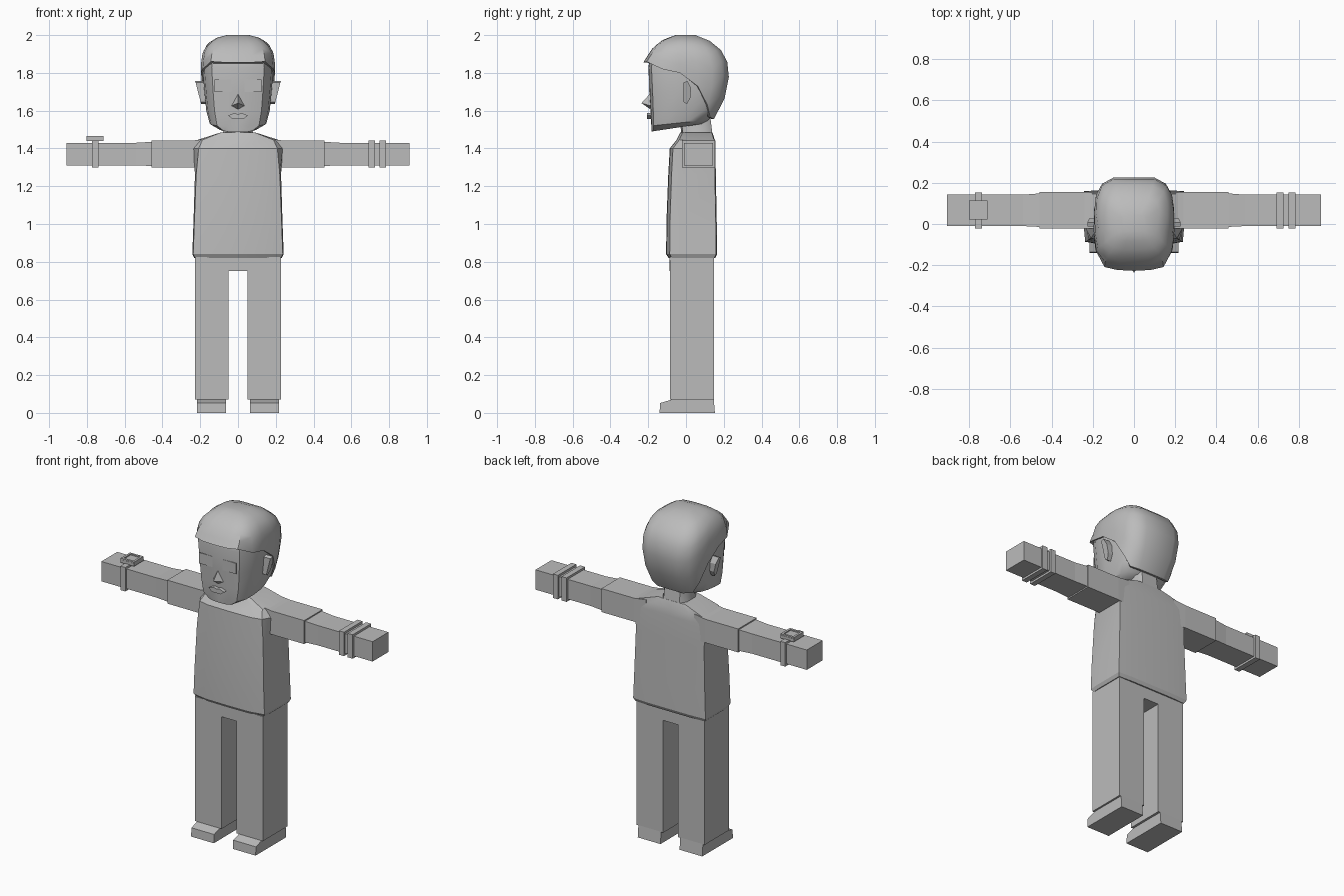
import bpy, bmesh, math

if "Cube" in bpy.data.objects:
    bpy.data.objects.remove(bpy.data.objects["Cube"])

mat = bpy.data.materials.new("plain grey")
mat.diffuse_color = (0.5, 0.5, 0.5, 1)
mat.use_nodes = True
mat.node_tree.nodes["Principled BSDF"].inputs["Base Color"].default_value = mat.diffuse_color


def add(name, verts, faces, smooth=None):
    me = bpy.data.meshes.new(name)
    me.from_pydata(verts, [], faces)
    bm = bmesh.new()
    bm.from_mesh(me)
    bmesh.ops.recalc_face_normals(bm, faces=bm.faces)
    bm.to_mesh(me)
    bm.free()
    me.materials.append(mat)
    ob = bpy.data.objects.new(name, me)
    bpy.context.collection.objects.link(ob)
    if smooth:
        bpy.ops.object.select_all(action='DESELECT')
        ob.select_set(True)
        bpy.context.view_layer.objects.active = ob
        bpy.ops.object.shade_smooth_by_angle(angle=math.radians(smooth))
    return ob


def loft(name, rings, smooth=None, caps=True):
    n = len(rings[0])
    faces = [(r * n + i, r * n + (i + 1) % n, (r + 1) * n + (i + 1) % n, (r + 1) * n + i)
             for r in range(len(rings) - 1) for i in range(n)]
    if caps:
        faces += [tuple(range(n)), tuple(range((len(rings) - 1) * n, len(rings) * n))]
    return add(name, [p for ring in rings for p in ring], faces, smooth)


def box(name, x0, x1, y0, y1, z0, z1):
    return loft(name, [[(x0, y0, z), (x1, y0, z), (x1, y1, z), (x0, y1, z)] for z in (z0, z1)])


def mirrored(half):
    return half + [(-x, y) for x, y in reversed(half) if x > 0]


def interp(table, z):
    if z <= table[0][0]:
        return table[0][1]
    for (a, u), (b, v) in zip(table, table[1:]):
        if z <= b:
            return u + (v - u) * (z - a) / (b - a)
    return table[-1][1]


# Head shape: half width, front and back against height
WIDTH = [(1.49, .10), (1.52, .15), (1.6, .168), (1.7, .178), (1.83, .188), (1.9, .178),
         (1.95, .150), (1.98, .10), (1.992, .05)]
FRONT = [(1.49, -.182), (1.84, -.20), (1.88, -.20), (1.93, -.165), (1.97, -.11), (1.992, -.045)]
BACK = [(1.49, .10), (1.55, .135), (1.62, .178), (1.7, .208), (1.8, .220), (1.86, .207),
        (1.92, .172), (1.97, .105), (1.992, .04)]
SECTION = mirrored([(0, -1), (.4, -.99), (.74, -.92), (.95, -.62), (1, -.2), (1, .25),
                    (.94, .6), (.8, .85), (.5, 1), (0, 1)])


def head_point(sx, sy, z, off=0.0):
    w = interp(WIDTH, z) + off
    f, b = interp(FRONT, z) - off, interp(BACK, z) + off
    return (sx * w, (f + b) / 2 + sy * (b - f) / 2, z)


# Head, with the jaw rising toward the back
rings = []
for z in (1.49, 1.52, 1.6, 1.7, 1.83, 1.9, 1.95, 1.98):
    lift = max(0, .05 - (z - 1.49) * .5)
    rings.append([(x, y, zz + lift * (y + .18) / .33) for x, y, zz in
                  (head_point(sx, sy, z) for sx, sy in SECTION)])
loft("head", rings, 35)

# Hair shell with a fringe in front and a low hairline at the back
HAIRLINE = [(-1, 1.855), (-.92, 1.86), (-.62, 1.82), (-.2, 1.80), (.25, 1.73),
            (.6, 1.63), (.85, 1.565), (1, 1.555)]
rings = []
for t in (0, .25, .5, .68, .82, .93, 1):
    ring = []
    for sx, sy in SECTION:
        z0 = interp(HAIRLINE, sy)
        x, y, z = head_point(sx, sy, z0 + (1.992 - z0) * t, .010)
        if t == 0 and sy < -.9:
            y -= .016
        ring.append((x, y, z + .008 * t))
    rings.append(ring)
rim = [(x * .93, y * .93, z) for x, y, z in rings[0]]
loft("hair", [rim] + rings, 40)

# Face details
add("nose", [(0, -.19, 1.69), (-.036, -.185, 1.625), (.036, -.185, 1.625),
             (0, -.236, 1.64), (0, -.185, 1.605)],
    [(0, 1, 3), (0, 3, 2), (1, 4, 3), (4, 2, 3), (0, 2, 4, 1)])
lips = [(-.052, 1.575), (-.03, 1.557), (.03, 1.557), (.052, 1.575),
        (.02, 1.587), (0, 1.582), (-.02, 1.587)]
loft("lips", [[(x, y, z) for x, z in lips] for y in (-.18, -.207)])
for s in (-1, 1):
    box("eye_panel", *sorted((s * .035, s * .125)), -.196, -.192, 1.70, 1.765)

# Ears
for s in (-1, 1):
    outline = [(-.012, 1.75), (-.012, 1.645), (.005, 1.635), (.024, 1.67), (.026, 1.72), (.008, 1.757)]
    loft("ear", [[(s * .165, y, z) for y, z in outline],
                 [(s * (.195 + (z - 1.635) * .26), y, z) for y, z in outline]])

# Neck
loft("neck", [[(sx * w, y + sy * .082, z) for sx, sy in
               mirrored([(0, -1), (.7, -.9), (1, -.4), (1, .6), (.7, 1), (0, 1)])]
              for z, w, y in ((1.42, .10, .065), (1.50, .075, .055), (1.58, .075, .045))], 40)

# Shirt body: height, half width, front corner factor, front, back
rings = []
for z, w, k, f, b in ((.82, .232, 1, -.092, .155), (.84, .242, 1, -.105, .165),
                      (1.0, .236, 1, -.104, .163), (1.26, .228, .99, -.094, .158),
                      (1.40, .236, .89, -.086, .156), (1.445, .215, .88, -.05, .152),
                      (1.485, .09, 1, -.03, .14)):
    half = [(0, -1), (.6, -.98), (.88 * k + .1, -.86), (1, -.45), (1, .96), (.6, 1), (0, 1)]
    rings.append([(sx * w, (f + b) / 2 + sy * (b - f) / 2, z) for sx, sy in mirrored(half)])
loft("shirt_body", rings, 25)

# Sleeves, arms, legs and shoes on both sides
for s in (-1, 1):
    def tube(name, stations):
        loft(name, [[(s * x, y0, z0), (s * x, y1, z0), (s * x, y1, z1), (s * x, y0, z1)]
                    for x, y0, y1, z0, z1 in stations])
    tube("sleeve", [(.16, -.022, .152, 1.295, 1.452), (.24, -.022, .155, 1.30, 1.442),
                    (.458, -.022, .155, 1.30, 1.442)])
    tube("arm", [(.44, -.015, .150, 1.307, 1.436), (.54, -.010, .142, 1.31, 1.43),
                 (.908, -.010, .142, 1.31, 1.43)])
    box("trouser_leg", *sorted((s * .05, s * .227)), -.085, .147, .07, .825)
    shoe = [(-.14, 0), (-.137, .052), (-.07, .072), (.147, .072), (.153, 0)]
    loft("shoe", [[(s * x, y, z) for y, z in shoe] for x in (.064, .216)])

# Hips: wedge front to back that drops to the crotch
hips = [(-.225, .825), (-.225, .81), (-.052, .75), (.052, .75), (.225, .81), (.225, .825)]
loft("hips", [[(x, y, z) for x, z in hips] for y in (-.088, .147)])

# Wristbands and watch
for name, x in (("bracelet", .692), ("bracelet", .75), ("watch_strap", -.772)):
    box(name, x, x + .033, -.022, .154, 1.298, 1.443)
box("watch_case", -.802, -.712, .022, .115, 1.44, 1.458)
loft("watch_bezel", [[(-.757 + a * r, .068 + b * r, z) for a, b in
                      ((-1, -1), (1, -1), (1, 1), (-1, 1))]
                     for r, z in ((.045, 1.455), (.045, 1.466), (.032, 1.466), (.032, 1.459))])
